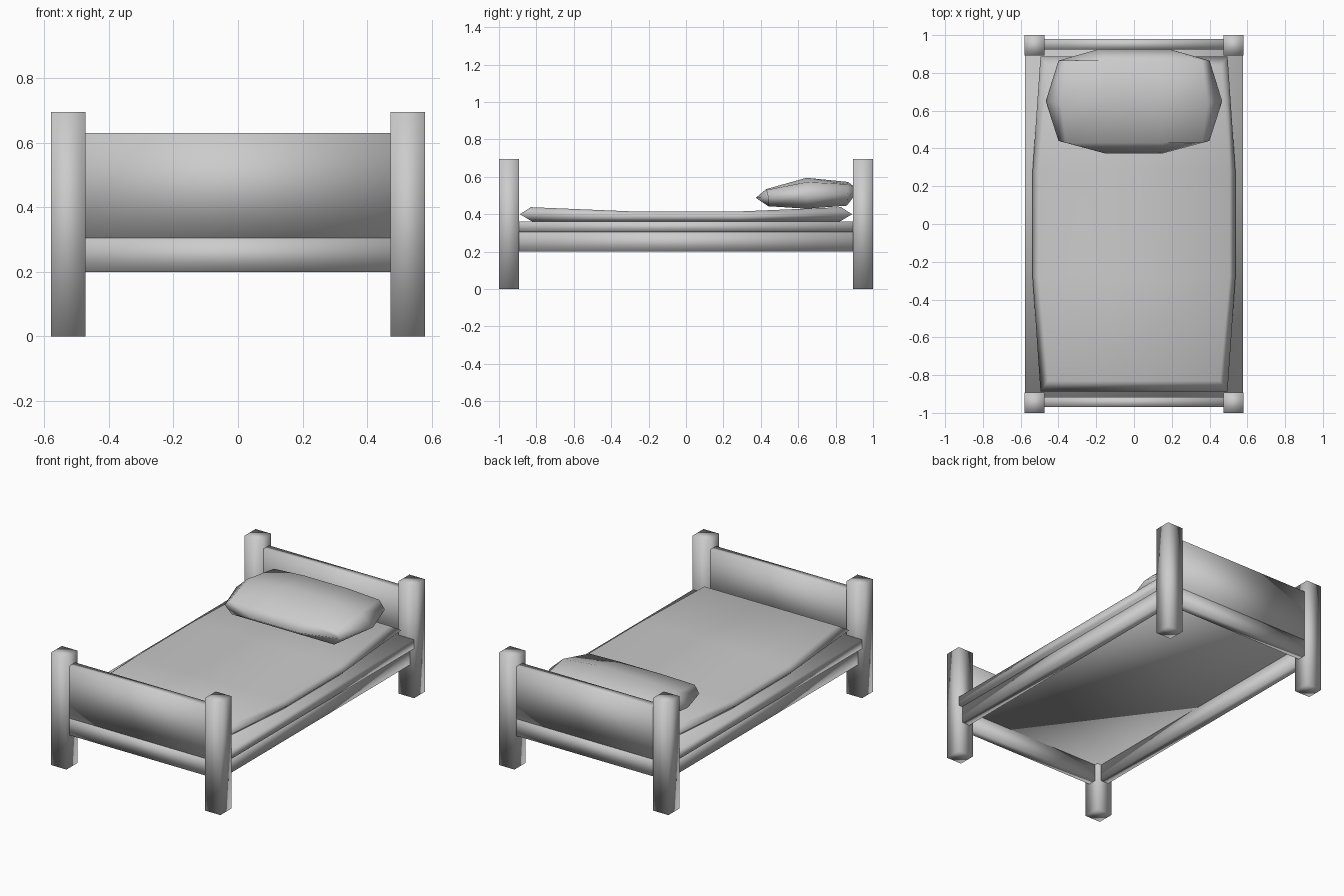
import bpy, bmesh

if "Cube" in bpy.data.objects:
    bpy.data.objects.remove(bpy.data.objects["Cube"])


def finish(name, bm):
    bmesh.ops.recalc_face_normals(bm, faces=bm.faces)
    for f in bm.faces:
        f.smooth = True
    me = bpy.data.meshes.new(name)
    bm.to_mesh(me)
    bm.free()
    ob = bpy.data.objects.new(name, me)
    bpy.context.collection.objects.link(ob)
    return ob


def box(name, x0, x1, y0, y1, z0, z1):
    bm = bmesh.new()
    bmesh.ops.create_cube(bm, size=1)
    for v in bm.verts:
        v.co.x = x0 + (v.co.x + 0.5) * (x1 - x0)
        v.co.y = y0 + (v.co.y + 0.5) * (y1 - y0)
        v.co.z = z0 + (v.co.z + 0.5) * (z1 - z0)
    return finish(name, bm)


def cushion(name, nx, ny, top, rim, bottom):
    """Top grid and bottom grid joined through one wider rim loop."""
    bm = bmesh.new()
    border = ([(i, 0) for i in range(nx)] + [(nx - 1, j) for j in range(1, ny)]
              + [(i, ny - 1) for i in range(nx - 2, -1, -1)]
              + [(0, j) for j in range(ny - 2, 0, -1)])
    cells = [(i, j) for i in range(nx) for j in range(ny)]
    t = {c: bm.verts.new(top(*c)) for c in cells}
    b = {c: bm.verts.new(bottom(*c)) for c in cells}
    r = {c: bm.verts.new(rim(*c)) for c in border}
    for i in range(nx - 1):
        for j in range(ny - 1):
            for g in (t, b):
                bm.faces.new([g[i, j], g[i + 1, j], g[i + 1, j + 1], g[i, j + 1]])
    for k, c in enumerate(border):
        d = border[(k + 1) % len(border)]
        for g in (t, b):
            bm.faces.new([g[c], g[d], r[d], r[c]])
    return finish(name, bm)


# Corner posts and side rails
for sx, side in ((-1, "left"), (1, "right")):
    for sy, end in ((-1, "front"), (1, "back")):
        xs = sorted((sx * 0.473, sx * 0.58))
        ys = sorted((sy * 0.893, sy * 1.0))
        box(f"{end}_{side}_post", *xs, *ys, 0, 0.695)
    xs = sorted((sx * 0.5, sx * 0.553))
    box(f"{side}_rail", *xs, -0.9, 0.9, 0.2, 0.305)

# Footboard, headboard and the rails below them
for name, y in (("foot", -0.942), ("head", 0.952)):
    box(name + "board", -0.48, 0.48, y - 0.027, y + 0.027, 0.305, 0.63)
    box(name + "_rail", -0.48, 0.48, y - 0.027, y + 0.027, 0.2, 0.305)

# Platform under the mattress
box("platform", -0.578, 0.578, -0.925, 0.93, 0.305, 0.362)


# Mattress: bulges at the sides, upturned at both ends
def mattress_layer(x_end, x_mid, y_end, z_end, z_mid):
    def point(i, j):
        mid = j in (1, 2)
        return ((2 * i - 1) * (x_mid if mid else x_end),
                (-y_end, -0.28, 0.28, y_end)[j],
                z_mid if mid else z_end)
    return point


cushion("mattress", 2, 4,
        mattress_layer(0.455, 0.505, 0.83, 0.438, 0.415),
        mattress_layer(0.495, 0.537, 0.888, 0.4, 0.39),
        mattress_layer(0.455, 0.505, 0.82, 0.36, 0.36))


# Pillow
def pillow_top(i, j):
    inner = i in (1, 2)
    x = (-0.36, -0.15, 0.15, 0.36)[i] * (1.08 if j == 1 and not inner else 1)
    y = (0.43, 0.645, 0.865)[j]
    z = (0.535, 0.595, 0.573)[j] if inner else (0.53, 0.572, 0.56)[j]
    return x, y, z


def pillow_rim(i, j):
    if i in (1, 2):
        return ((2 * i - 3) * (0.15 if j == 0 else 0.19),
                0.373 if j == 0 else 0.925, 0.488 if j == 0 else 0.53)
    s = -1 if i == 0 else 1
    return s * (0.4, 0.467, 0.4)[j], (0.44, 0.65, 0.865)[j], (0.49, 0.5, 0.51)[j]


def pillow_bottom(i, j):
    return ((-0.35, -0.15, 0.15, 0.35)[i], (0.44, 0.645, 0.86)[j],
            (0.443, 0.43, 0.446)[j])


cushion("pillow", 4, 3, pillow_top, pillow_rim, pillow_bottom)
